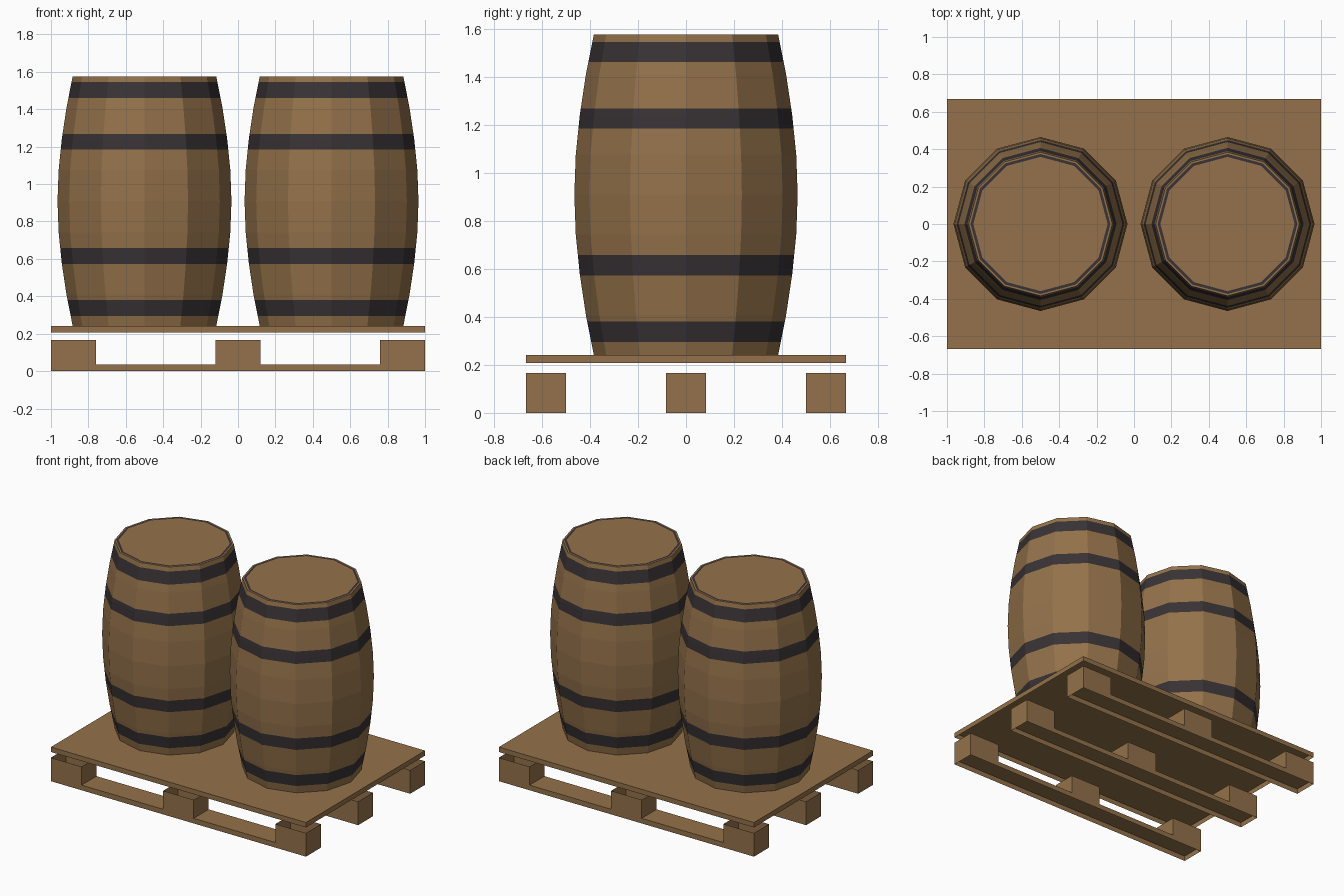
import bpy, bmesh, math

if "Cube" in bpy.data.objects:
    bpy.data.objects.remove(bpy.data.objects["Cube"])


def material(name, rgb):
    m = bpy.data.materials.new(name)
    m.diffuse_color = (*rgb, 1)
    m.use_nodes = True
    m.node_tree.nodes["Principled BSDF"].inputs["Base Color"].default_value = m.diffuse_color
    return m


WOOD = material("brown wood", (0.295, 0.167, 0.069))
IRON = material("dark iron", (0.040, 0.032, 0.034))


def finish(name, bm, mats):
    bmesh.ops.remove_doubles(bm, verts=bm.verts, dist=1e-4)
    me = bpy.data.meshes.new(name)
    bm.to_mesh(me)
    bm.free()
    for m in mats:
        me.materials.append(m)
    ob = bpy.data.objects.new(name, me)
    bpy.context.collection.objects.link(ob)
    return ob


def shell(name, x0, x1, y0, y1, z0, z1, top=True):
    """Thin box without underside, and optionally without top."""
    bm = bmesh.new()
    ring = [(x0, y0), (x1, y0), (x1, y1), (x0, y1)]
    lo = [bm.verts.new((x, y, z0)) for x, y in ring]
    hi = [bm.verts.new((x, y, z1)) for x, y in ring]
    for i in range(4):
        j = (i + 1) % 4
        bm.faces.new((lo[i], lo[j], hi[j], hi[i]))
    if top:
        bm.faces.new(hi)
    return finish(name, bm, [WOOD])


# Pallet: deck over three runner slats, each carrying three open-topped blocks
shell("pallet_deck", -1, 1, -0.667, 0.667, 0.207, 0.242)
for y0, y1 in ((-0.667, -0.5), (-0.083, 0.083), (0.5, 0.667)):
    shell("pallet_runner", -1, 1, y0, y1, 0, 0.036)
    for x0, x1 in ((-1, -0.76), (-0.12, 0.12), (0.76, 1)):
        shell("pallet_block", x0, x1, y0, y1, 0.036, 0.167, top=False)

# Barrel outline: bulging staves, symmetric about mid height
SIDES, Z0, Z1 = 12, 0.242, 1.575
HALF = [0.465, 0.459, 0.442, 0.417, 0.384]
RADII = HALF[:0:-1] + HALF
STEP = (Z1 - Z0) / 8
BANDS = [(0.295, 0.38), (0.573, 0.657), (1.185, 1.268), (1.46, 1.545)]


def radius(z):
    t = (z - Z0) / STEP
    i = min(int(t), 7)
    return RADII[i] + (RADII[i + 1] - RADII[i]) * (t - i)


def barrel(cx):
    heights = sorted([Z0 + i * STEP for i in range(9)] + [z for b in BANDS for z in b])
    # profile runs up the staves, then in over the rim to the lid
    profile = [(radius(z), z) for z in heights] + [(0.374, Z1), (0.359, Z1)]
    bm = bmesh.new()
    rings = []
    for r, z in profile:
        rings.append([bm.verts.new((cx + r * math.cos(a), r * math.sin(a), z))
                      for a in (2 * math.pi * k / SIDES for k in range(SIDES))])
    for n, (lo, hi) in enumerate(zip(rings, rings[1:])):
        mid = (profile[n][1] + profile[n + 1][1]) / 2
        iron = any(a < mid < b for a, b in BANDS) or n == len(rings) - 2
        for k in range(SIDES):
            j = (k + 1) % SIDES
            f = bm.faces.new((lo[k], lo[j], hi[j], hi[k]))
            f.material_index = int(iron)
    bm.faces.new(rings[-1])
    return finish("barrel", bm, [WOOD, IRON])


for cx in (-0.5, 0.5):
    barrel(cx)
